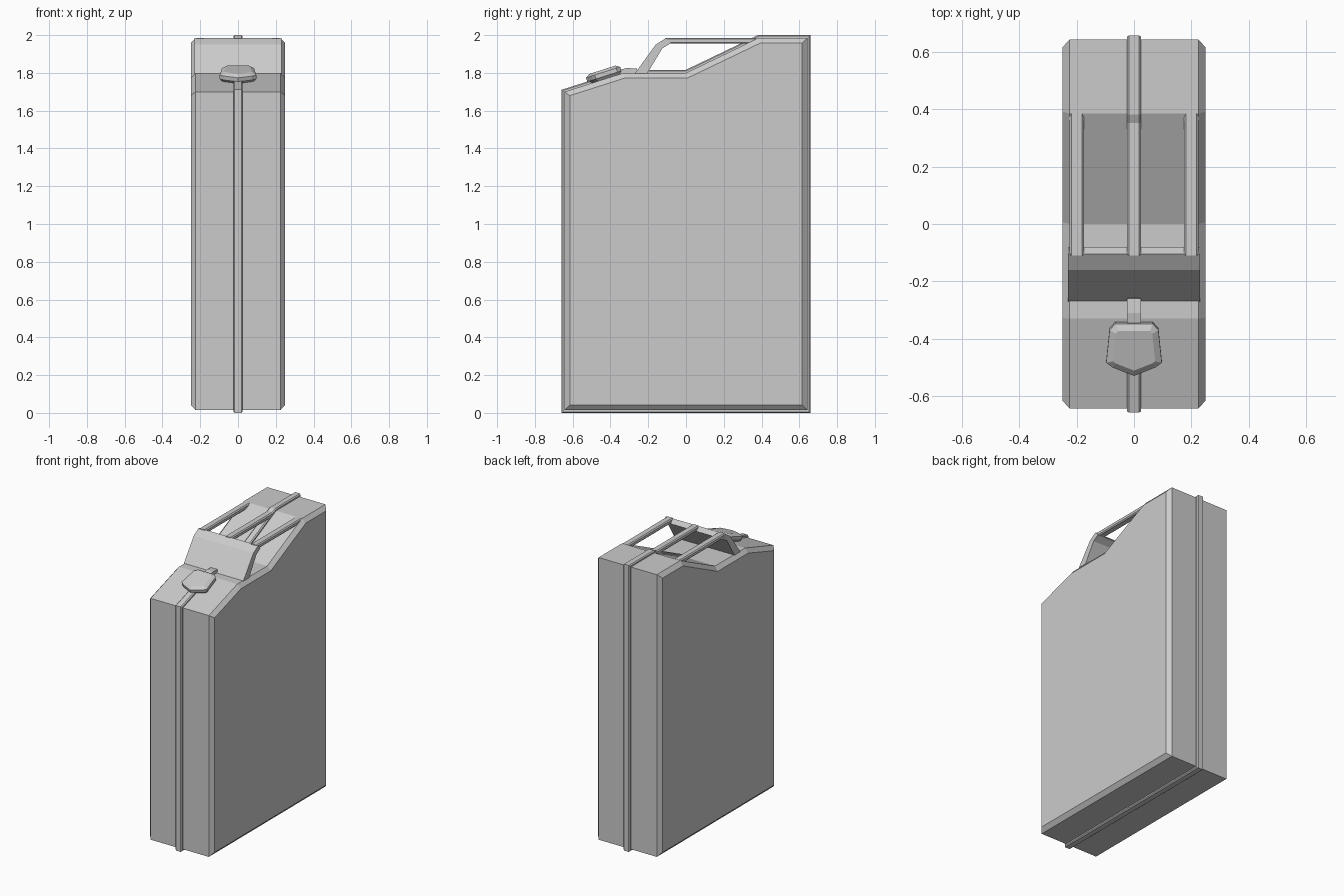
import bpy, bmesh, math
from mathutils import Vector, Matrix

if "Cube" in bpy.data.objects:
    bpy.data.objects.remove(bpy.data.objects["Cube"])


def inset(pts, d):
    """Offset a counter-clockwise outline outwards by d (inwards if negative)."""
    out = []
    n = len(pts)
    for i in range(n):
        a, b, c = (Vector(pts[(i + k) % n]) for k in (-1, 0, 1))
        e1, e2 = (b - a).normalized(), (c - b).normalized()
        n1, n2 = Vector((e1.y, -e1.x)), Vector((e2.y, -e2.x))
        out.append(b + (n1 + n2) * d / (1 + n1.dot(n2)))
    return out


def loft(name, rings, caps=True):
    """Skin a list of equal-length 3D rings."""
    bm = bmesh.new()
    loops = [[bm.verts.new(p) for p in r] for r in rings]
    for a, b in zip(loops, loops[1:]):
        for i in range(len(a)):
            j = (i + 1) % len(a)
            bm.faces.new((a[i], a[j], b[j], b[i]))
    if caps:
        bm.faces.new(loops[0][::-1])
        bm.faces.new(loops[-1])
        bmesh.ops.recalc_face_normals(bm, faces=bm.faces)
    me = bpy.data.meshes.new(name)
    bm.to_mesh(me)
    bm.free()
    ob = bpy.data.objects.new(name, me)
    bpy.context.collection.objects.link(ob)
    return ob


def side_rings(profile, steps):
    """Rings of a y-z profile at (x, offset) steps."""
    return [[(x, p[0], p[1]) for p in inset(profile, d)] for x, d in steps]


def box(name, lo, hi, bevel=0.0):
    bm = bmesh.new()
    bmesh.ops.create_cube(bm, size=1)
    for v in bm.verts:
        v.co = [l + (c + 0.5) * (h - l) for l, h, c in zip(lo, hi, v.co)]
    if bevel:
        long_edges = [e for e in bm.edges
                      if abs(e.verts[0].co.y - e.verts[1].co.y) > 0.1]
        bmesh.ops.bevel(bm, geom=long_edges, offset=bevel, segments=1, affect='EDGES')
    me = bpy.data.meshes.new(name)
    bm.to_mesh(me)
    bm.free()
    ob = bpy.data.objects.new(name, me)
    bpy.context.collection.objects.link(ob)
    return ob


# Can body with chamfered side edges
outline = [(-0.643, 0.015), (0.643, 0.015), (0.643, 1.985), (0.385, 1.985),
           (0.0, 1.80), (-0.33, 1.80), (-0.643, 1.70)]
loft("can_body", side_rings(outline, [(-0.25, -0.028), (-0.225, 0),
                                      (0.225, 0), (0.25, -0.028)]))

# Raised weld seam running round the middle
loft("weld_seam", side_rings(outline, [(0.025, -0.002), (0.025, 0.009), (0.018, 0.015),
                                       (-0.018, 0.015), (-0.025, 0.009),
                                       (-0.025, -0.002)]), caps=False)

# Folded front plate of the handle
plate = [(-0.27, 1.798), (-0.205, 1.798), (-0.125, 1.93), (-0.08, 1.957),
         (-0.105, 1.985), (-0.16, 1.95)]
loft("handle_plate", side_rings(plate, [(-0.23, 0), (0.23, 0)]))

# Three carrying bars
for label, x in (("left", -0.2), ("middle", 0.0), ("right", 0.2)):
    box("handle_bar_" + label, (x - 0.025, -0.11, 1.955), (x + 0.025, 0.385, 1.986), 0.007)

# Spout cap lying on the sloped shoulder
tilt = math.atan2(0.10, 0.313)
place = Matrix.Translation((0, -0.43, 1.768)) @ Matrix.Rotation(tilt, 4, 'X')
half = [(0.097, -0.045), (0.085, 0.075), (0.065, 0.097)]
cap = [(0, -0.093), (0.075, -0.062)] + half
cap += [(-x, y) for x, y in reversed(cap[1:])]
loft("spout_cap", [[place @ Vector((p[0], p[1], h)) for p in inset(cap, d)]
                   for h, d in ((0.0, -0.012), (0.014, 0), (0.036, 0), (0.05, -0.022))])

# Hinge tab behind the cap
tab = [(-0.36, 1.785), (-0.26, 1.80), (-0.26, 1.822), (-0.31, 1.826), (-0.36, 1.815)]
loft("cap_hinge", side_rings(tab, [(-0.025, 0), (0.025, 0)]))
